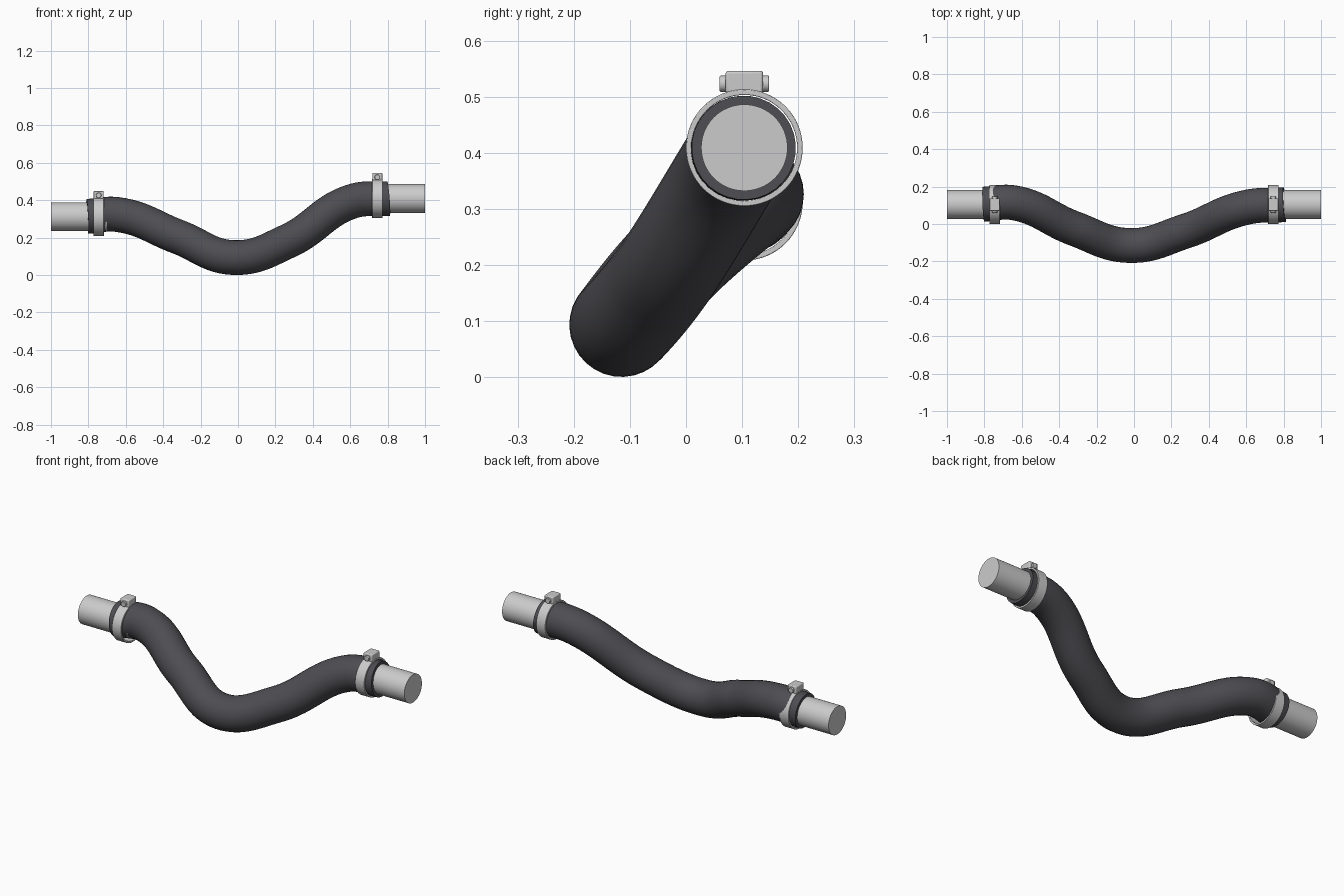
import bpy, bmesh
from math import pi, radians, cos, sin

if "Cube" in bpy.data.objects:
    bpy.data.objects.remove(bpy.data.objects["Cube"])

dark = bpy.data.materials.new("rubber")
dark.diffuse_color = (0.075, 0.075, 0.085, 1)
dark.use_nodes = True
dark.node_tree.nodes["Principled BSDF"].inputs["Base Color"].default_value = dark.diffuse_color


def smooth(ob):
    bpy.ops.object.select_all(action='DESELECT')
    ob.select_set(True)
    bpy.context.view_layer.objects.active = ob
    bpy.ops.object.shade_smooth_by_angle(angle=radians(35))


def cylinder(name, r, length, loc, rot, sides=64):
    bpy.ops.mesh.primitive_cylinder_add(vertices=sides, radius=r, depth=length, location=loc, rotation=rot)
    ob = bpy.context.object
    ob.name = name
    smooth(ob)
    return ob


def bevel(ob, width, segments=3):
    m = ob.modifiers.new("bevel", 'BEVEL')
    m.width, m.segments, m.limit_method = width, segments, 'ANGLE'


# Flexible hose swept along a smooth path
path = [(-0.805, 0.106, 0.314), (-0.64, 0.113, 0.323), (-0.32, -0.024, 0.204),
        (-0.02, -0.115, 0.0935), (0.27, -0.04, 0.183), (0.61, 0.091, 0.394), (0.805, 0.103, 0.409)]
cu = bpy.data.curves.new("hose", 'CURVE')
cu.dimensions = '3D'
cu.bevel_depth, cu.bevel_resolution, cu.resolution_u = 0.093, 14, 16
cu.use_fill_caps = True
sp = cu.splines.new('BEZIER')
sp.bezier_points.add(len(path) - 1)
for bp, co in zip(sp.bezier_points, path):
    bp.co = co
    bp.handle_left_type = bp.handle_right_type = 'AUTO'
hose = bpy.data.objects.new("hose", cu)
bpy.context.collection.objects.link(hose)
bpy.ops.object.select_all(action='DESELECT')
hose.select_set(True)
bpy.context.view_layer.objects.active = hose
bpy.ops.object.convert(target='MESH')
hose = bpy.context.object
hose.name = "hose"
hose.data.materials.clear()
hose.data.materials.append(dark)
smooth(hose)


# Clamp band: a rectangular section revolved about the x axis
def band(name, x, y, z, r_in=0.094, r_out=0.104, half=0.028, n=64):
    bm = bmesh.new()
    section = [(-half, r_in), (half, r_in), (half, r_out), (-half, r_out)]
    rings = [[bm.verts.new((a, r * cos(t), r * sin(t))) for a, r in section]
             for t in (2 * pi * i / n for i in range(n))]
    for i in range(n):
        a, b = rings[i], rings[(i + 1) % n]
        for j in range(4):
            k = (j + 1) % 4
            bm.faces.new((a[j], a[k], b[k], b[j]))
    bmesh.ops.recalc_face_normals(bm, faces=bm.faces)
    me = bpy.data.meshes.new(name)
    bm.to_mesh(me)
    bm.free()
    ob = bpy.data.objects.new(name, me)
    bpy.context.collection.objects.link(ob)
    ob.location = (x, y, z)
    smooth(ob)
    bevel(ob, 0.0015, 2)


for side, s, z in (("left", -1, 0.312), ("right", 1, 0.409)):
    y = 0.104
    # Rigid pipe stub
    cylinder(side + "_pipe", 0.077, 0.30, (s * 0.85, y, z), (0, pi / 2, 0))
    # Clamp band, screw housing and screw
    x = s * 0.745
    band(side + "_clamp_band", x, y, z)
    bpy.ops.mesh.primitive_cube_add(size=1, location=(x, y, z + 0.1165))
    box = bpy.context.object
    box.name = side + "_clamp_housing"
    box.scale = (0.054, 0.067, 0.041)
    bpy.ops.object.transform_apply(location=False, rotation=False, scale=True)
    bevel(box, 0.005)
    smooth(box)
    screw = cylinder(side + "_clamp_screw", 0.0145, 0.088, (x, y, z + 0.114), (pi / 2, 0, 0), 24)
    bevel(screw, 0.002, 2)
